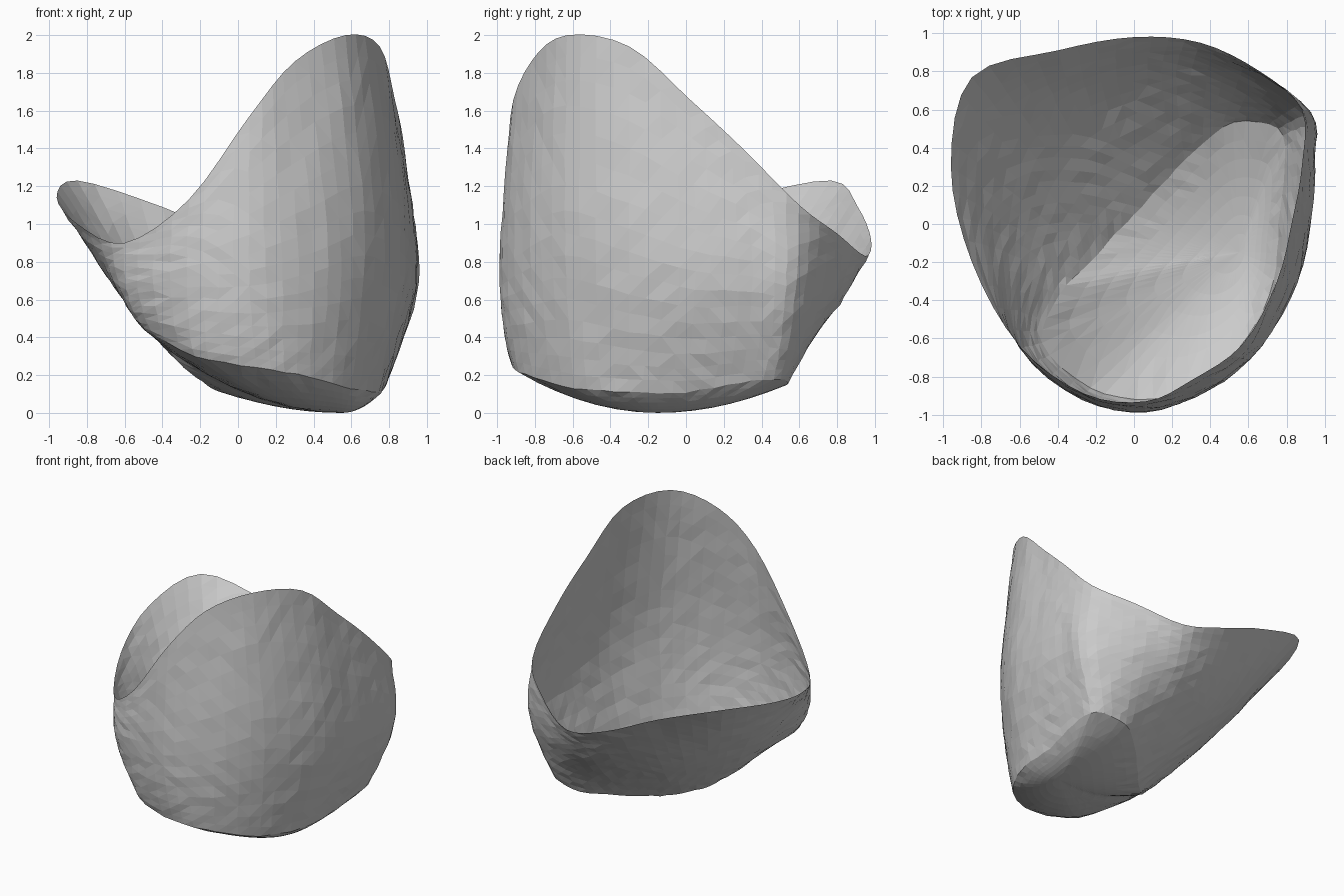
import bpy, bmesh, random
from mathutils import Vector

if "Cube" in bpy.data.objects:
    bpy.data.objects.remove(bpy.data.objects["Cube"])

random.seed(4)

# Three rings of the open shell, running counter-clockwise from the peak
rim = [(.57, -.63, 2), (.75, -.3, 1.94), (.83, .02, 1.66), (.88, .3, 1.4),
       (.88, .6, 1.1), (.66, .8, .95), (.35, .95, .83), (0, .98, .92),
       (-.4, .91, 1.09), (-.85, .77, 1.23), (-.96, .3, 1.14), (-.85, -.2, 1),
       (-.6, -.64, .9), (-.26, -.89, 1.13), (.06, -.93, 1.57), (.3, -.82, 1.86)]
belly = [(.67, -.64, .95), (.86, -.3, .85), (.93, .05, .75), (.95, .35, .72),
         (.92, .58, .65), (.63, .74, .57), (.3, .78, .53), (0, .7, .54),
         (-.29, .58, .6), (-.51, .34, .64), (-.6, .05, .62), (-.62, -.25, .62),
         (-.59, -.65, .65), (-.27, -.92, .72), (.06, -.985, .75), (.4, -.87, .85)]
foot = [(.6, -.59, .13), (.73, -.3, .11), (.76, 0, .11), (.79, .29, .16),
        (.76, .5, .18), (.52, .53, .15), (.31, .38, .12), (.14, .2, .09),
        (0, .05, .09), (-.13, -.09, .13), (-.25, -.22, .21), (-.39, -.37, .35),
        (-.48, -.62, .43), (-.23, -.86, .3), (.1, -.92, .24), (.38, -.81, .19)]
hub_point = Vector((.55, -.15, 0))


def spline(p0, p1, p2, p3, t):
    return .5 * (2 * p1 + (p2 - p0) * t + (2 * p0 - 5 * p1 + 4 * p2 - p3) * t * t
                 + (3 * p1 - p0 - 3 * p2 + p3) * t ** 3)


def smooth_ring(ring, steps):
    pts = [Vector(p) for p in ring]
    n = len(pts)
    return [spline(pts[i - 1], pts[i], pts[(i + 1) % n], pts[(i + 2) % n], k / steps)
            for i in range(n) for k in range(steps)]


AROUND, DOWN, FLOOR = 4, 8, 7
rings = [smooth_ring(r, AROUND) for r in (rim, belly, foot)]
count = len(rings[0])


def profile(a, b, c):
    """Points from the rim down the wall to the foot, then in to the hub."""
    tail = c + (c - b) * .35 + (hub_point - c) * .2
    path = [a + (a - b) * .6, a, b, c, tail]
    pts = [spline(*path[s:s + 4], k / DOWN) for s in range(2) for k in range(DOWN)]
    for k in range(FLOOR):
        t = k / FLOOR
        p = c.lerp(hub_point, t)
        p.z = c.z * (1 - t) ** 2
        pts.append(p)
    return pts


# Shell: loft of all profiles, closed at the hub
bm = bmesh.new()
columns = []
for a, b, c in zip(*rings):
    col = []
    for i, p in enumerate(profile(a, b, c)):
        if 0 < i < 2 * DOWN + 2:  # slightly rough walls, clean rim and floor
            p += Vector([random.uniform(-.004, .004) for _ in range(3)])
        p.z = max(p.z, 0)
        col.append(bm.verts.new(p))
    columns.append(col)
hub = bm.verts.new(hub_point)
for j in range(count):
    p, q = columns[j], columns[(j + 1) % count]
    for k in range(len(p) - 1):
        bm.faces.new((p[k], p[k + 1], q[k + 1], q[k]))
    bm.faces.new((p[-1], hub, q[-1]))
bmesh.ops.triangulate(bm, faces=bm.faces[:])

mesh = bpy.data.meshes.new("shell")
bm.to_mesh(mesh)
bm.free()
shell = bpy.data.objects.new("shell", mesh)
bpy.context.collection.objects.link(shell)

# Plain grey
grey = bpy.data.materials.new("grey")
grey.diffuse_color = (.6, .6, .6, 1)
grey.use_nodes = True
grey.node_tree.nodes["Principled BSDF"].inputs["Base Color"].default_value = grey.diffuse_color
mesh.materials.append(grey)
